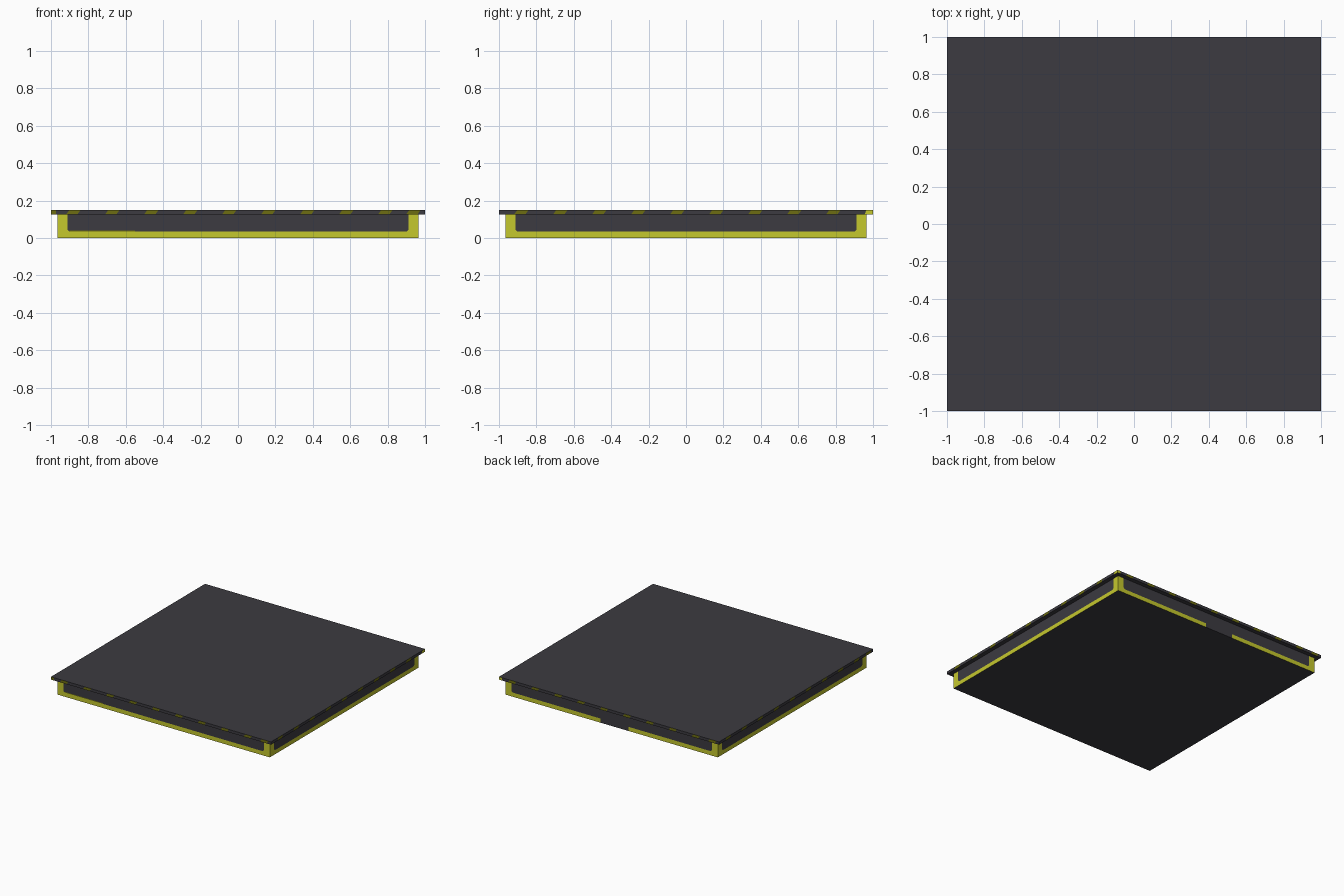
import bpy, bmesh, math
from mathutils import Matrix, Vector

if "Cube" in bpy.data.objects:
    bpy.data.objects.remove(bpy.data.objects["Cube"])

def mat(name, col):
    m = bpy.data.materials.new(name)
    m.diffuse_color = (*col, 1)
    m.use_nodes = True
    m.node_tree.nodes["Principled BSDF"].inputs["Base Color"].default_value = m.diffuse_color
    return m

DARK, YELLOW, OLIVE = 0, 1, 2
MATS = [mat("dark grey", (0.045, 0.043, 0.052)),
        mat("warning yellow", (0.56, 0.58, 0.027)),
        mat("worn olive", (0.155, 0.155, 0.006))]

def make(name, h, z0, z1, side_polys):
    """Square slab; side_polys(side) gives (colour, [(u, z)...]) seen from outside."""
    bm = bmesh.new()
    def face(pts, m):
        f = bm.faces.new([bm.verts.new(p) for p in pts])
        f.material_index = m
    sq = [(-h, -h), (h, -h), (h, h), (-h, h)]
    face([(x, y, z1) for x, y in sq], DARK)
    face([(x, y, z0) for x, y in reversed(sq)], DARK)
    for side in range(4):          # front, right, back, left
        rot = Matrix.Rotation(side * math.pi / 2, 3, 'Z')
        for m, poly in side_polys(side):
            face([rot @ Vector((u, -h, z)) for u, z in poly], m)
    bmesh.ops.remove_doubles(bm, verts=bm.verts, dist=1e-5)
    me = bpy.data.meshes.new(name)
    bm.to_mesh(me)
    bm.free()
    for m in MATS:
        me.materials.append(m)
    ob = bpy.data.objects.new(name, me)
    bpy.context.collection.objects.link(ob)
    return ob

# Base: dark panels framed in yellow along the bottom and the corners
B, I, ZB, ZT, C = 0.965, 0.912, 0.034, 0.127, 0.012
def rect(a, b, z0, z1):
    return [(a, z0), (b, z0), (b, z1), (a, z1)]

def base_side(side):
    # corner posts with a small chamfer at the foot
    out = [(YELLOW, [(-B, ZB), (-I + C, ZB), (-I, ZB + C), (-I, ZT), (-B, ZT)]),
           (YELLOW, [(I - C, ZB), (B, ZB), (B, ZT), (I, ZT), (I, ZB + C)])]
    low = ZB
    if side == 0:                  # worn line on the front
        out.append((OLIVE, rect(-I + C, -0.55, ZB, ZB + 0.006)))
        out.append((DARK, [(-I + C, ZB + 0.006), (-0.55, ZB + 0.006), (-0.55, ZB), (I - C, ZB),
                           (I, ZB + C), (I, ZT), (-I, ZT), (-I, ZB + C), (-I + C, ZB)]))
    else:
        out.append((DARK, [(-I + C, low), (I - C, low), (I, low + C),
                           (I, ZT), (-I, ZT), (-I, low + C)]))
    if side == 2:                  # gap in the bottom strip at the back
        out += [(YELLOW, rect(-B, -0.1, 0, ZB)), (DARK, rect(-0.1, 0.155, 0, ZB)),
                (YELLOW, rect(0.155, B, 0, ZB))]
    else:
        out.append((YELLOW, rect(-B, B, 0, ZB)))
    return out

make("base", B, 0, ZT, base_side)

# Top plate: slanted hazard stripes round the edge
P0, P1, PERIOD, WIDTH, SLANT = 0.127, 0.15, 0.2085, 0.06, 0.016
def plate_side(side):
    cuts = [(-1, -1, None)]        # (bottom u, top u, colour to the left)
    start = -0.918
    if side in (0, 2):
        cuts.append((-0.972, -0.972, OLIVE if side == 0 else YELLOW))
    for k in range(9):
        u = start + k * PERIOD
        cuts += [(u, u + SLANT, DARK), (u + WIDTH, u + WIDTH + SLANT, OLIVE)]
    if side == 1:
        cuts += [(0.955, 0.965, DARK), (1, 1, YELLOW)]
    else:
        cuts += [(0.9, 0.916, DARK), (0.96, 0.976, OLIVE), (1, 1, DARK)]
    return [(b[2], [(a[0], P0), (b[0], P0), (b[1], P1), (a[1], P1)])
            for a, b in zip(cuts, cuts[1:])]

make("top_plate", 1.0, P0, P1, plate_side)
